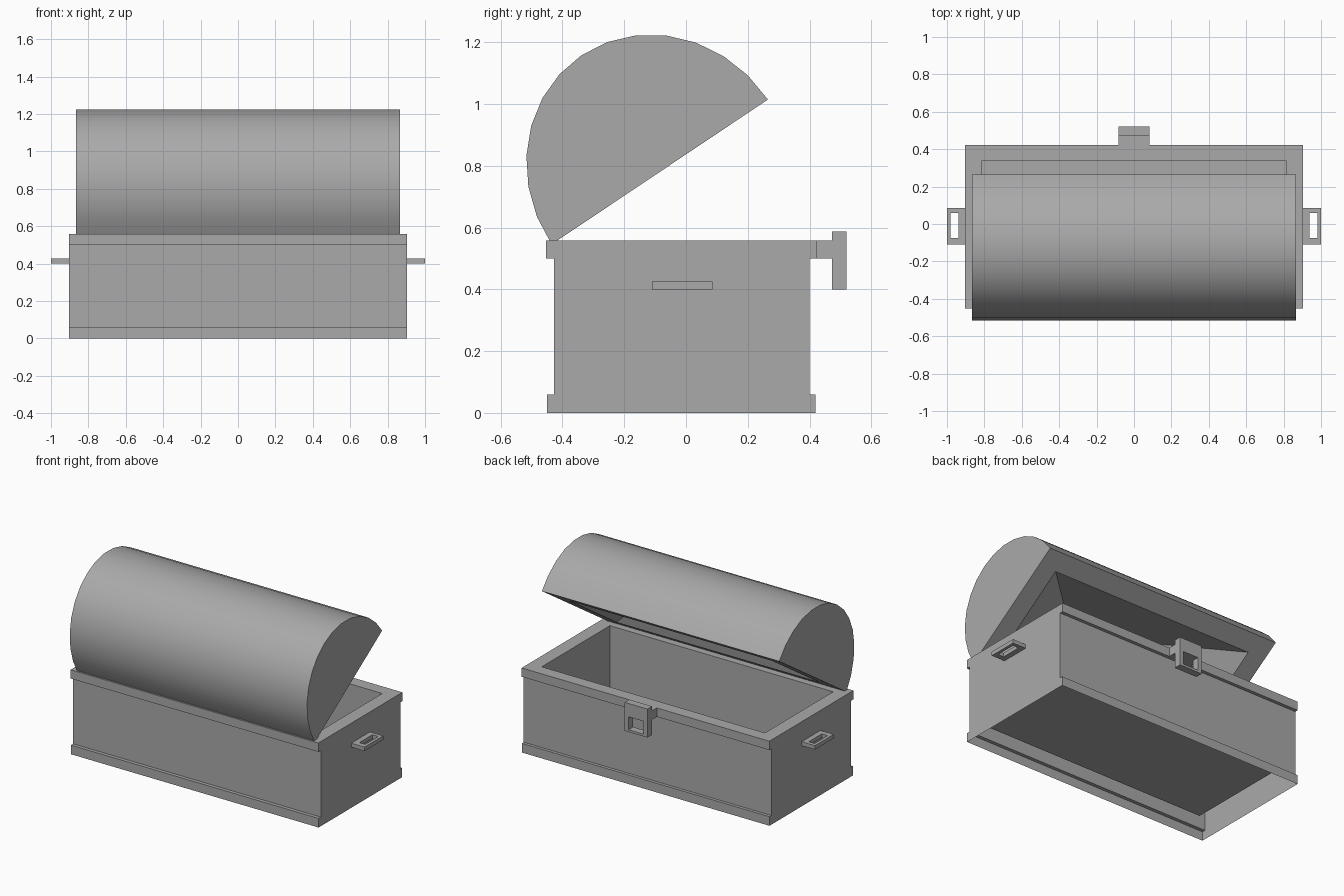
import bpy, bmesh, math
from mathutils import Vector

cube = bpy.data.objects.get("Cube")
if cube:
    bpy.data.objects.remove(cube, do_unlink=True)

grey = bpy.data.materials.new("plain grey")
grey.use_nodes = True
grey.diffuse_color = (0.4, 0.4, 0.4, 1)
grey.node_tree.nodes["Principled BSDF"].inputs["Base Color"].default_value = (0.4, 0.4, 0.4, 1)


def finish(name, bm):
    """Weld, orient and link a mesh as a named object."""
    bmesh.ops.remove_doubles(bm, verts=bm.verts, dist=0.0005)
    bmesh.ops.recalc_face_normals(bm, faces=bm.faces)
    mesh = bpy.data.meshes.new(name)
    bm.to_mesh(mesh)
    bm.free()
    mesh.materials.append(grey)
    ob = bpy.data.objects.new(name, mesh)
    bpy.context.collection.objects.link(ob)
    return ob


def skin(bm, loops, cap=False):
    """Join successive four-point loops with quads, optionally closing the last."""
    rings = [[bm.verts.new(p) for p in loop] for loop in loops]
    for a, b in zip(rings, rings[1:]):
        for i in range(4):
            j = (i + 1) % 4
            bm.faces.new((a[i], a[j], b[j], b[i]))
    if cap:
        bm.faces.new(rings[-1])


def sweep(bm, profile, half):
    """Stretch a y-z profile along x, with flat ends; the last edge stays open."""
    rows = [[bm.verts.new((x, y, z)) for y, z in profile] for x in (-half, half)]
    for i in range(len(profile) - 1):
        bm.faces.new((rows[0][i], rows[0][i + 1], rows[1][i + 1], rows[1][i]))
    for row in rows:
        bm.faces.new(row)


def rect(x0, x1, y0, y1, place):
    return [place(x, y) for x, y in ((x0, y0), (x1, y0), (x1, y1), (x0, y1))]


def frame(name, outer, inner, low, high, place):
    """Flat rectangular frame with a through hole."""
    bm = bmesh.new()
    skin(bm, [rect(*r, lambda u, v, h=h: place(u, v, h)) for r, h in
              ((outer, low), (outer, high), (inner, high), (inner, low), (outer, low))])
    return finish(name, bm)


# Chest body: hollow shell with bands along the long sides, open underneath
bm = bmesh.new()
front = [(-.45, 0), (-.45, .06), (-.427, .06), (-.427, .5), (-.453, .5), (-.453, .558)]
back = [(.422, .558), (.422, .5), (.4, .5), (.4, .06), (.42, .06), (.42, 0)]
sweep(bm, front + back, .903)
top = [f for f in bm.faces if all(v.co.z > .55 for v in f.verts)]
bmesh.ops.delete(bm, geom=top, context='FACES')
# Rim and the well sunk inside it, with its own floor
well = (-.814, .814, -.37, .34)
skin(bm, [rect(-.903, .903, -.453, .422, lambda x, y: (x, y, .558)),
          rect(*well, lambda x, y: (x, y, .558)),
          rect(*well, lambda x, y: (x, y, .1))], cap=True)
finish("chest_body", bm)

# Barrel lid, tilted open about the front edge
tilt = math.radians(33.8)
mid = Vector((0, -.085, .78))
along = Vector((0, math.cos(tilt), math.sin(tilt)))
rise = Vector((0, -math.sin(tilt), math.cos(tilt)))
R, H, HALF, SEGMENTS = .4215, .455, .865, 14


def on_lid(x, u, h):
    return Vector((x, 0, 0)) + mid + along * u + rise * h


bm = bmesh.new()
arc = []
for i in range(SEGMENTS + 1):
    t = math.pi * i / SEGMENTS
    p = on_lid(0, -R * math.cos(t), H * math.sin(t))
    arc.append((p.y, p.z))
sweep(bm, arc, HALF)
# Tapered hollow under the lid
skin(bm, [rect(-x, x, -u, u, lambda a, b, h=h: on_lid(a, b, h)) for x, u, h in
          ((HALF, R, 0), (.74, .3, 0), (.37, .04, .27))], cap=True)
lid = finish("barrel_lid", bm)
bpy.context.view_layer.objects.active = lid
lid.select_set(True)
bpy.ops.object.shade_smooth_by_angle(angle=math.radians(20))
lid.select_set(False)

# Side handles
for side, name in ((1, "left_handle"), (-1, "right_handle")):
    frame(name, (.9, 1, -.11, .085), (.938, .98, -.075, .06), .4, .426,
          lambda x, y, z, s=side: (s * x, y, z))

# Latch: plate with a window, held by a short arm
frame("latch_plate", (-.083, .083, .4, .588), (-.055, .055, .415, .5), .472, .52,
      lambda x, z, y: (x, y, z))
bm = bmesh.new()
bmesh.ops.create_cube(bm, size=1)
for v in bm.verts:
    v.co = (v.co.x * .166, .446 + v.co.y * .052, .529 + v.co.z * .058)
finish("latch_arm", bm)
